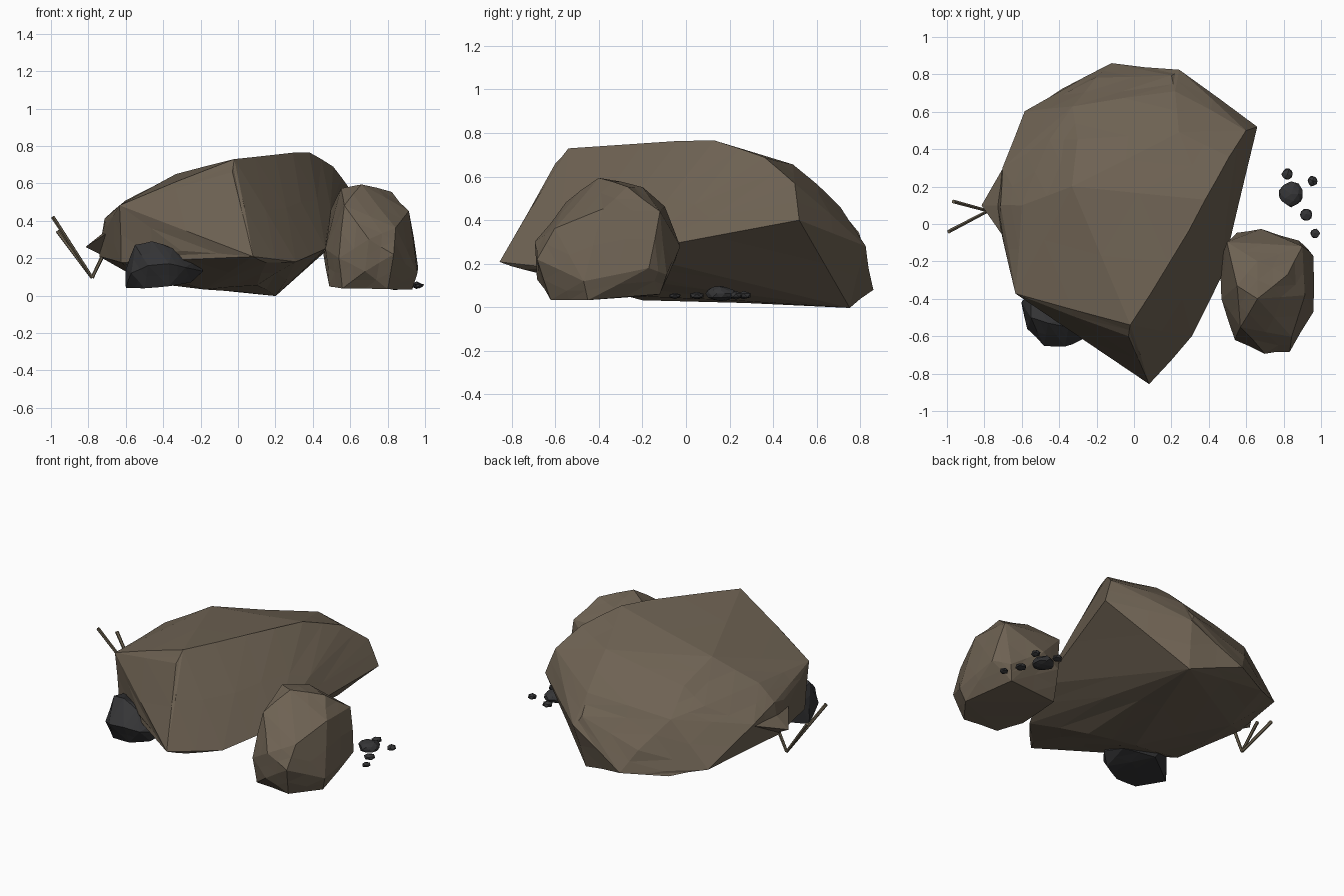
import bpy, bmesh, math, random
from mathutils import Vector
random.seed(4)

def material(name, rgb):
    m = bpy.data.materials.new(name)
    m.diffuse_color = (*rgb, 1)
    return m

STONE = material("brown_stone", (0.155, 0.122, 0.086))
DARK = material("dark_stone", (0.035, 0.035, 0.037))
WOOD = material("dry_wood", (0.16, 0.13, 0.085))

def finish(bm, name, mat):
    bmesh.ops.recalc_face_normals(bm, faces=bm.faces[:])
    me = bpy.data.meshes.new(name)
    bm.to_mesh(me)
    bm.free()
    me.materials.append(mat)
    ob = bpy.data.objects.new(name, me)
    bpy.context.collection.objects.link(ob)
    return ob

def rock(name, corners, mat, rough=0.0):
    """Faceted stone: hull of its corners, with slightly uneven facets."""
    bm = bmesh.new()
    for c in corners:
        bm.verts.new(c)
    bmesh.ops.convex_hull(bm, input=bm.verts[:])
    inner = [v for v in bm.verts if not v.link_faces]
    bmesh.ops.delete(bm, geom=inner, context='VERTS')
    if rough:
        keep = set(bm.verts)
        bmesh.ops.subdivide_edges(bm, edges=bm.edges[:], cuts=1, use_grid_fill=True)
        bm.normal_update()
        for v in bm.verts:
            if v not in keep:
                v.co += v.normal * random.uniform(-rough * 0.4, rough)
        bmesh.ops.triangulate(bm, faces=bm.faces[:])
    return finish(bm, name, mat)

# Large boulder: sloping top, pointed front, overhanging right side, falling back
rock("large_boulder", [
    (-0.02, -0.54, 0.73), (0.2, -0.2, 0.75), (0.38, 0.13, 0.765), (0.51, 0.36, 0.69),
    (0.6, 0.5, 0.57), (0.24, 0.49, 0.655), (-0.3, 0.45, 0.54), (-0.33, 0.2, 0.645),
    (-0.63, -0.37, 0.48), (-0.6, 0.1, 0.51), (-0.45, 0.45, 0.45), (-0.03, -0.6, 0.66),
    (0.66, 0.52, 0.40), (0.47, -0.28, 0.25), (0.31, -0.6, 0.18), (0.08, -0.85, 0.21),
    (0.15, -0.75, 0.18), (0.24, 0.82, 0.28), (0.2, 0.79, 0.34), (0.22, 0.71, 0.46),
    (-0.12, 0.86, 0.08), (0.2, 0.75, 0.0), (-0.2, 0.78, 0.22), (-0.58, 0.6, 0.13),
    (-0.38, 0.72, 0.08), (-0.33, 0.63, 0.40), (-0.7, 0.3, 0.34), (-0.71, 0.1, 0.41),
    (-0.74, 0.1, 0.21), (-0.62, 0.48, 0.18), (-0.69, 0.22, 0.19), (-0.7, -0.1, 0.37),
    (-0.62, -0.34, 0.18), (-0.3, -0.58, 0.24), (-0.18, -0.2, 0.035),
    (-0.5, 0.3, 0.07), (0.1, -0.3, 0.06)], STONE, 0.007)

# Small spur on the boulder's left side
rock("boulder_spur", [
    (-0.815, 0.10, 0.26), (-0.7, 0.3, 0.33), (-0.69, -0.08, 0.34), (-0.69, 0.1, 0.36),
    (-0.62, 0.1, 0.16), (-0.5, 0.1, 0.3)], STONE)

# Smaller boulder on the right
rock("small_boulder", [
    (0.66, -0.40, 0.595), (0.55, -0.33, 0.575), (0.82, -0.27, 0.55), (0.66, -0.20, 0.55),
    (0.50, -0.10, 0.46), (0.90, -0.12, 0.44), (0.91, -0.38, 0.45), (0.57, -0.55, 0.48),
    (0.68, -0.03, 0.28), (0.55, -0.05, 0.22), (0.88, -0.09, 0.15), (0.96, -0.17, 0.18),
    (0.96, -0.47, 0.12), (0.83, -0.68, 0.22), (0.70, -0.69, 0.30), (0.84, -0.6, 0.36),
    (0.54, -0.62, 0.20), (0.47, -0.40, 0.25), (0.46, -0.20, 0.22), (0.49, -0.45, 0.05),
    (0.56, -0.60, 0.04), (0.80, -0.62, 0.035), (0.93, -0.45, 0.035), (0.50, -0.15, 0.06),
    (0.85, -0.12, 0.06), (0.68, -0.68, 0.13)], STONE, 0.005)

# Dark stone tucked under the front left
rock("dark_stone", [
    (-0.60, -0.42, 0.04), (-0.60, -0.42, 0.14), (-0.55, -0.50, 0.27), (-0.46, -0.53, 0.29),
    (-0.35, -0.55, 0.25), (-0.21, -0.48, 0.2), (-0.19, -0.5, 0.13), (-0.25, -0.55, 0.07),
    (-0.37, -0.60, 0.05), (-0.50, -0.58, 0.04), (-0.57, -0.56, 0.12), (-0.48, -0.65, 0.16),
    (-0.37, -0.655, 0.17), (-0.28, -0.62, 0.15), (-0.40, -0.28, 0.07), (-0.55, -0.36, 0.24),
    (-0.22, -0.36, 0.1)], DARK, 0.004)

# Scattered pebbles
pebbles = [(0.84, 0.16, 0.07, 0.035), (0.82, 0.265, 0.035, 0.02), (0.955, 0.23, 0.033, 0.02),
           (0.92, 0.05, 0.037, 0.018), (0.968, -0.05, 0.03, 0.015)]
for i, (x, y, r, h) in enumerate(pebbles, 1):
    bm = bmesh.new()
    bmesh.ops.create_icosphere(bm, subdivisions=2 if r > 0.05 else 1, radius=1)
    for v in bm.verts:
        k = random.uniform(0.85, 1.05)
        v.co = Vector((x + v.co.x * r * k, y + v.co.y * r * k, 0.045 + h * 0.5 + v.co.z * h * k))
    finish(bm, f"pebble_{i}", DARK)

# Forked dry twigs leaning out of the left side
base = Vector((-0.78, 0.07, 0.095))
for i, tip in enumerate([(-0.99, -0.04, 0.42), (-0.965, 0.12, 0.345), (-0.70, 0.07, 0.26)], 1):
    d = Vector(tip) - base
    bm = bmesh.new()
    bmesh.ops.create_cone(bm, cap_ends=True, segments=6, radius1=0.009, radius2=0.011, depth=d.length)
    rot = d.to_track_quat('Z', 'Y')
    for v in bm.verts:
        v.co = rot @ v.co + base + d / 2
    finish(bm, f"twig_{i}", WOOD)
